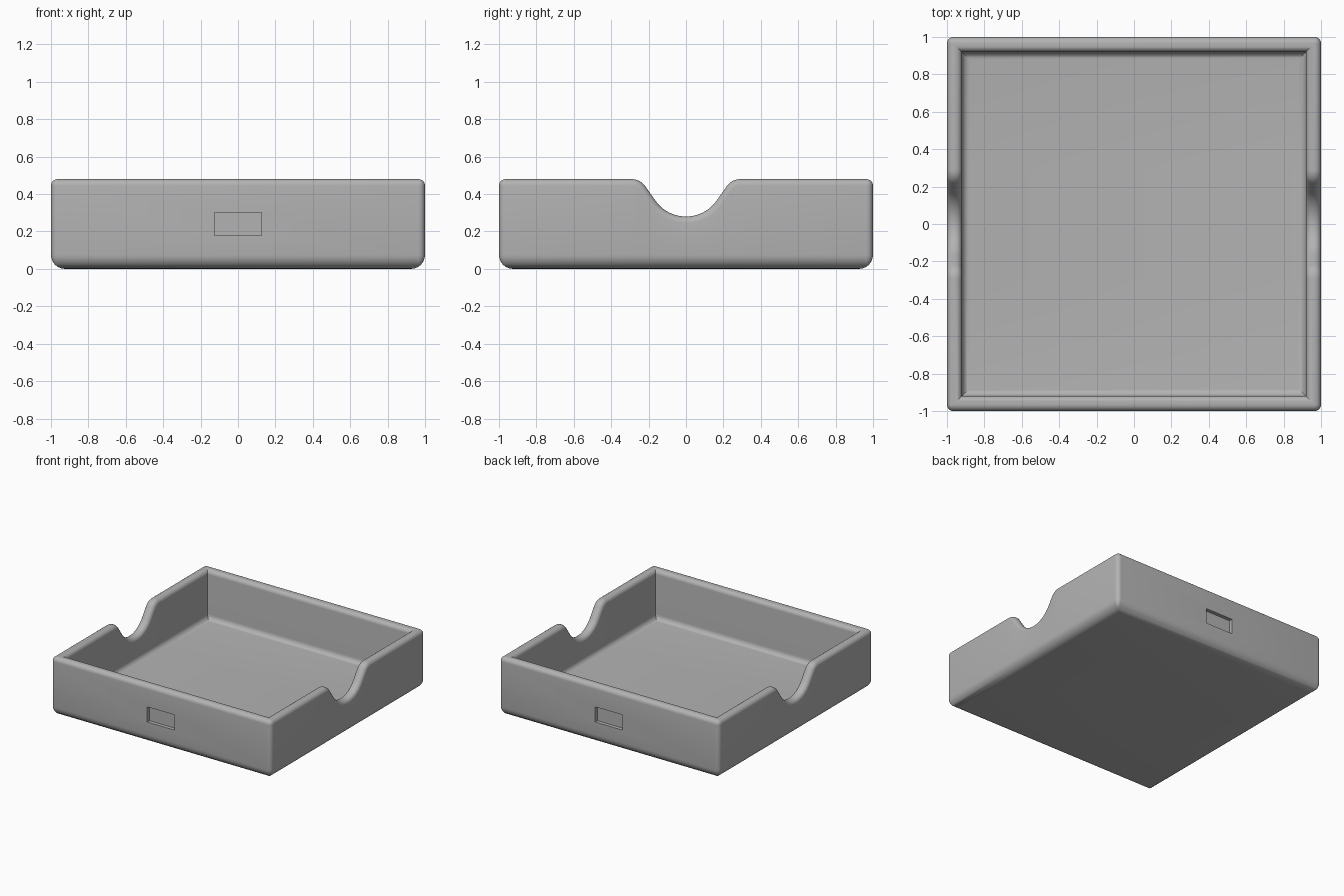
import bpy, bmesh
from math import sin, cos, pi, radians

cube = bpy.data.objects.get("Cube")
if cube:
    bpy.data.objects.remove(cube, do_unlink=True)

HEIGHT, WALL = 0.48, 0.08
CORNER, RIM = 0.035, 0.035            # upright edge and rim rounding
FOOT, COVE = 0.075, 0.04              # bottom edge and inner floor rounding
DIP, DIP_R, LIP_R, SLOPE = 0.20, 0.20, 0.09, radians(55)
STEPS = 6

grey = bpy.data.materials.new("plain grey")
grey.use_nodes = True
colour = (0.45, 0.45, 0.45, 1)
grey.diffuse_color = colour
grey.node_tree.nodes["Principled BSDF"].inputs["Base Color"].default_value = colour


def notch_half():
    """Rim path from the notch centre to +y: (y, z, normal y, normal z)."""
    run = (DIP - (DIP_R + LIP_R) * (1 - cos(SLOPE))) / sin(SLOPE)
    lip_y = (DIP_R + LIP_R) * sin(SLOPE) + run * cos(SLOPE)
    angles = [SLOPE * i / 10 for i in range(11)]
    bowl = [(DIP_R * sin(a), HEIGHT - DIP + DIP_R * (1 - cos(a)), sin(a), -cos(a))
            for a in angles]
    lip = [(lip_y - LIP_R * sin(a), HEIGHT - LIP_R * (1 - cos(a)), sin(a), -cos(a))
           for a in reversed(angles)]
    return bowl + lip


def perimeter():
    """Columns round the box: (corner x, corner y, arc direction, rim path point)."""
    half = notch_half()
    right = [(-y, z, -ny, nz) for y, z, ny, nz in reversed(half[1:])] + half
    columns = []

    def corner(sx, sy, start):
        for i in range(STEPS + 1):
            a = start + pi / 2 * i / STEPS
            columns.append((sx, sy, (cos(a), sin(a)), (None, HEIGHT, 0, -1)))

    corner(1, -1, -pi / 2)
    columns.extend((1, 0, None, p) for p in right)
    corner(1, 1, 0)
    corner(-1, 1, pi / 2)
    columns.extend((-1, 0, None, p) for p in reversed(right))
    corner(-1, -1, pi)
    return columns


def section():
    """Wall section, outside foot to inside floor: (inset, z, drop below rim)."""
    arc = [pi / 2 * i / STEPS for i in range(STEPS + 1)]
    foot = [(FOOT * (1 - sin(a)), FOOT * (1 - cos(a)), None) for a in arc]
    outer = [(RIM * (1 - cos(a)), None, RIM * (1 - sin(a))) for a in arc]
    inner = [(WALL - d, z, drop) for d, z, drop in reversed(outer)]
    cove = [(WALL + COVE * (1 - cos(a)), WALL + COVE * (1 - sin(a)), None) for a in arc]
    return foot + outer + inner + cove


def place(column, inset, z, drop):
    sx, sy, turn, (py, pz, ny, nz) = column
    if drop is not None:
        z = pz + nz * drop
    if turn:
        c, r = 1 - max(CORNER, inset), max(CORNER - inset, 0)
        return sx * c + turn[0] * r, sy * c + turn[1] * r, z
    return sx * (1 - inset), py + ny * (RIM if drop is None else drop), z


# Tray: wall section lofted round the perimeter, capped below and inside
bm = bmesh.new()
columns = perimeter()
rings = [[bm.verts.new(place(c, *s)) for c in columns] for s in section()]
n = len(columns)
for low, high in zip(rings, rings[1:]):
    for i in range(n):
        j = (i + 1) % n
        bm.faces.new((low[i], low[j], high[j], high[i]))
bm.faces.new(list(reversed(rings[0])))
bm.faces.new(rings[-1])
bmesh.ops.remove_doubles(bm, verts=bm.verts[:], dist=1e-5)
bmesh.ops.recalc_face_normals(bm, faces=bm.faces[:])
mesh = bpy.data.meshes.new("tray")
bm.to_mesh(mesh)
bm.free()
mesh.materials.append(grey)
tray = bpy.data.objects.new("tray", mesh)
bpy.context.collection.objects.link(tray)
bpy.context.view_layer.objects.active = tray
tray.select_set(True)

# Shallow label recess in the front and back walls
for side, name in ((-1, "front_recess_cutter"), (1, "back_recess_cutter")):
    bpy.ops.mesh.primitive_cube_add(size=1, location=(0, side, 0.24))
    cutter = bpy.context.object
    cutter.name = name
    cutter.scale = (0.25, 0.06, 0.125)
    cutter.hide_render = True
    cutter.data.materials.append(grey)
    bpy.context.view_layer.objects.active = tray
    cut = tray.modifiers.new(name, 'BOOLEAN')
    cut.operation, cut.solver, cut.object = 'DIFFERENCE', 'EXACT', cutter
    bpy.ops.object.modifier_apply(modifier=cut.name)
    bpy.data.objects.remove(cutter, do_unlink=True)

# Smooth the rounded edges, keep the inner corners crisp
bpy.ops.object.select_all(action='DESELECT')
tray.select_set(True)
bpy.context.view_layer.objects.active = tray
bpy.ops.object.shade_smooth_by_angle(angle=radians(30))
